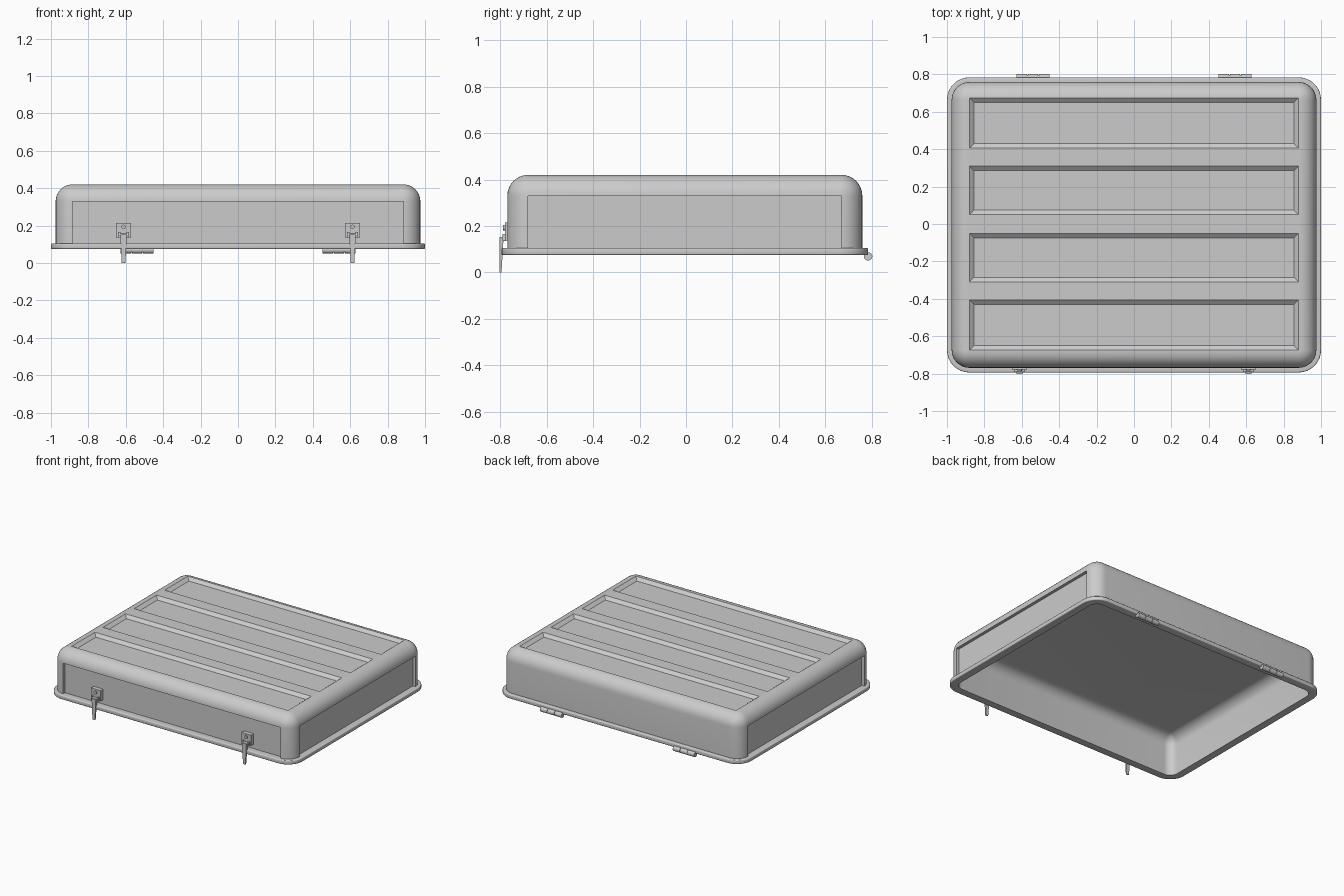
import bpy, bmesh, math
from math import sin, cos, pi
from mathutils import Matrix

if "Cube" in bpy.data.objects:
    bpy.data.objects.remove(bpy.data.objects["Cube"])

GREY = (0.6, 0.6, 0.6, 1)
mat = bpy.data.materials.new("plain grey")
mat.use_nodes = True
mat.diffuse_color = GREY
mat.node_tree.nodes["Principled BSDF"].inputs["Base Color"].default_value = GREY

CY = -0.005                  # depth centre of the shell
LIP_X, LIP_Y = 1.0, 0.789    # lip half sizes
LIP_LOW, LIP_TOP = 0.075, 0.105
WALL, TOP, FILLET = 0.025, 0.42, 0.09


def finish(name, bm, smooth=True):
    bmesh.ops.recalc_face_normals(bm, faces=bm.faces)
    mesh = bpy.data.meshes.new(name)
    bm.to_mesh(mesh)
    bm.free()
    obj = bpy.data.objects.new(name, mesh)
    bpy.context.collection.objects.link(obj)
    obj.data.materials.append(mat)
    if smooth:
        smooth_by_angle(obj)
    return obj


def smooth_by_angle(obj):
    bpy.ops.object.select_all(action="DESELECT")
    obj.select_set(True)
    bpy.context.view_layer.objects.active = obj
    bpy.ops.object.shade_smooth_by_angle(angle=math.radians(35))


def ring(bm, inset, z, steps=8):
    """Rounded rectangle at height z, inset from the lip edge."""
    r = max(0.12 - inset, 0.005)
    hx, hy = LIP_X - inset - r, LIP_Y - inset - r
    verts = []
    for quarter, (sx, sy) in enumerate(((1, 1), (-1, 1), (-1, -1), (1, -1))):
        for i in range(steps + 1):
            a = (quarter + i / steps) * pi / 2
            verts.append(bm.verts.new((sx * hx + r * cos(a), CY + sy * hy + r * sin(a), z)))
    return verts


def arc(inset, z, r, start, end, n=8):
    """Profile points round a centre; angle 0 points outward, 90 points up."""
    angles = [math.radians(start + (end - start) * i / n) for i in range(n + 1)]
    return [(inset - r * cos(a), z + r * sin(a)) for a in angles]


def box(bm, x0, x1, y0, y1, z0, z1):
    m = Matrix.Translation(((x0 + x1) / 2, (y0 + y1) / 2, (z0 + z1) / 2))
    return bmesh.ops.create_cube(bm, size=1, matrix=m @ Matrix.Diagonal((x1 - x0, y1 - y0, z1 - z0, 1)))["verts"]


def cylinder(bm, x, y, z, r, depth, axis):
    turn = Matrix.Rotation(pi / 2, 4, "Y" if axis == "x" else "X")
    bmesh.ops.create_cone(bm, cap_ends=True, segments=24, radius1=r, radius2=r, depth=depth,
                          matrix=Matrix.Translation((x, y, z)) @ turn)


# Lid shell: one profile swept round the rounded rectangle, inside and out
INNER, EDGE = 0.058, 0.006
profile = arc(INNER + 0.075, 0.295, 0.075, 90, 0)
profile += [(INNER, LIP_LOW)]
profile += arc(EDGE, LIP_LOW + EDGE, EDGE, -90, 0, 3)
profile += arc(EDGE, LIP_TOP - EDGE, EDGE, 0, 90, 3)
profile += [(WALL, LIP_TOP)]
profile += arc(WALL + FILLET, TOP - FILLET, FILLET, 0, 90)
bm = bmesh.new()
rings = [ring(bm, *p) for p in profile]
for a, b in zip(rings, rings[1:]):
    for i in range(len(a)):
        j = (i + 1) % len(a)
        bm.faces.new((a[i], a[j], b[j], b[i]))
bm.faces.new(rings[0])
bm.faces.new(rings[-1])
shell = finish("lid_shell", bm, smooth=False)

# Cutter: recessed panels on three sides and four sloped troughs on top
RECESS = 0.022
PANEL_TOP = TOP - FILLET
side_x, front_y = LIP_X - WALL, CY - LIP_Y + WALL
bm = bmesh.new()
box(bm, -0.885, 0.885, front_y - 0.1, front_y + RECESS, LIP_TOP, PANEL_TOP)
for s in (-1, 1):
    x0, x1 = sorted((s * (side_x - RECESS), s * (side_x + 0.1)))
    box(bm, x0, x1, CY - 0.675, CY + 0.675, LIP_TOP, PANEL_TOP)
DEPTH, SLOPE = 0.02, 0.025
for y0, y1 in ((0.405, 0.675), (0.05, 0.31), (-0.31, -0.05), (-0.675, -0.405)):
    mid = (y0 + y1) / 2
    for v in box(bm, -0.88 - SLOPE, 0.88 + SLOPE, y0 - SLOPE, y1 + SLOPE, TOP - DEPTH, TOP + DEPTH):
        if v.co.z < TOP:
            v.co.x -= math.copysign(2 * SLOPE, v.co.x)
            v.co.y -= math.copysign(2 * SLOPE, v.co.y - mid)
cutter = finish("recess_cutter", bm, smooth=False)
cutter.hide_render = True
cut = shell.modifiers.new("recesses", "BOOLEAN")
cut.operation, cut.solver, cut.object = "DIFFERENCE", "EXACT", cutter
bpy.context.view_layer.objects.active = shell
bpy.ops.object.modifier_apply(modifier=cut.name)
bpy.data.objects.remove(cutter)
smooth_by_angle(shell)

for side, s in (("left", 1), ("right", -1)):
    x = s * 0.612
    # Latch: mounting plate, side cheeks, button and pivot
    bm = bmesh.new()
    box(bm, x - 0.039, x + 0.039, front_y + RECESS + 0.002, -0.778, 0.137, 0.215)
    for c in (-1, 1):
        box(bm, x + c * 0.023 - 0.006, x + c * 0.023 + 0.006, -0.79, -0.775, 0.135, 0.165)
    cylinder(bm, x, -0.779, 0.193, 0.012, 0.016, "y")
    cylinder(bm, x, -0.784, 0.15, 0.008, 0.05, "x")
    finish(side + "_latch_plate", bm)

    # Latch lever: thin tapered tongue hanging below the lip
    bm = bmesh.new()
    for v in box(bm, x - 0.017, x + 0.017, -0.802, -0.794, 0, 0.152):
        if v.co.z < 0.1:
            v.co.x = x + (v.co.x - x) * 0.6
        elif v.co.y > -0.8:
            v.co.y = -0.785
    finish(side + "_latch_lever", bm)

    # Hinge: three knuckles on a pin, tucked under the back lip
    hx = s * 0.54
    bm = bmesh.new()
    for k in (-1, 0, 1):
        cylinder(bm, hx + k * 0.059, 0.784, 0.069, 0.018, 0.056, "x")
    cylinder(bm, hx, 0.784, 0.069, 0.012, 0.17, "x")
    finish(side + "_hinge", bm)
